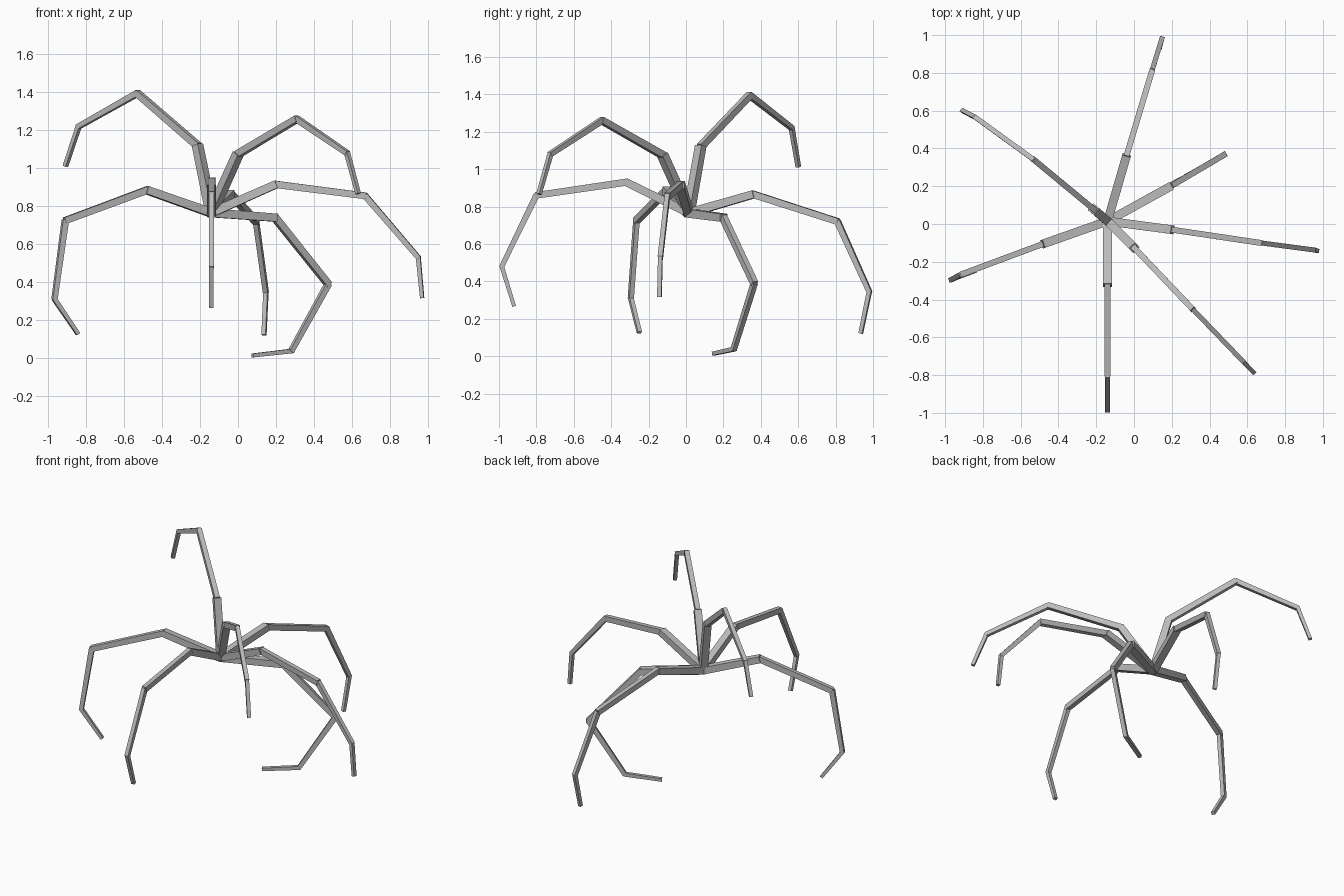
import bpy
from mathutils import Vector

if "Cube" in bpy.data.objects:
    bpy.data.objects.remove(bpy.data.objects["Cube"])

grey = bpy.data.materials.new("grey")
grey.diffuse_color = (0.5, 0.5, 0.5, 1)
grey.use_nodes = True
grey.node_tree.nodes["Principled BSDF"].inputs["Base Color"].default_value = grey.diffuse_color

ROOT = Vector((-0.14, 0.015, 0.765))

# joints of each leg, from first knee to tip
LEGS = {
    "back_leg": [(-0.04, 0.36, 0.865), (0.095, 0.81, 0.72), (0.147, 0.98, 0.345), (0.137, 0.935, 0.125)],
    "back_right_leg": [(0.195, 0.20, 0.74), (0.475, 0.365, 0.39), (0.28, 0.255, 0.037), (0.08, 0.15, 0.014)],
    "right_leg": [(0.20, -0.03, 0.915), (0.67, -0.10, 0.855), (0.95, -0.137, 0.53), (0.97, -0.142, 0.32)],
    "front_right_leg": [(0.0, -0.125, 1.075), (0.31, -0.45, 1.26), (0.575, -0.725, 1.08), (0.632, -0.785, 0.87)],
    "front_leg": [(-0.14, -0.32, 0.93), (-0.14, -0.80, 0.86), (-0.14, -0.985, 0.48), (-0.14, -0.92, 0.27)],
    "front_left_leg": [(-0.48, -0.105, 0.885), (-0.91, -0.265, 0.725), (-0.967, -0.295, 0.31), (-0.845, -0.25, 0.13)],
    "back_left_leg": [(-0.213, 0.078, 1.12), (-0.53, 0.34, 1.395), (-0.84, 0.565, 1.22), (-0.908, 0.60, 1.015)],
}
# (width, start depth, end depth) of each segment
SIZES = [(0.046, 0.046, 0.042), (0.031, 0.038, 0.035),
         (0.026, 0.033, 0.026), (0.023, 0.024, 0.020)]


def segment(name, a, b, side, width, d0, d1):
    """Tapered box from a to b, kept square to the plane of its leg."""
    axis = (b - a).normalized()
    up = axis.cross(side).normalized()
    a, b = a - axis * 0.004, b + axis * 0.004
    verts = [p + side * (sx * width / 2) + up * (sz * d / 2)
             for p, d in ((a, d0), (b, d1))
             for sx, sz in ((-1, -1), (1, -1), (1, 1), (-1, 1))]
    faces = [(3, 2, 1, 0), (4, 5, 6, 7)]
    faces += [(i, (i + 1) % 4, (i + 1) % 4 + 4, i + 4) for i in range(4)]
    mesh = bpy.data.meshes.new(name)
    mesh.from_pydata(verts, [], faces)
    mesh.validate()
    mesh.materials.append(grey)
    obj = bpy.data.objects.new(name, mesh)
    bpy.context.collection.objects.link(obj)
    # outward normals
    import bmesh
    bm = bmesh.new()
    bm.from_mesh(mesh)
    bmesh.ops.recalc_face_normals(bm, faces=bm.faces)
    bm.to_mesh(mesh)
    bm.free()


# four segments per leg
for leg, joints in LEGS.items():
    pts = [ROOT] + [Vector(j) for j in joints]
    out = pts[2] - pts[0]
    side = Vector((out.y, -out.x, 0)).normalized()
    for part, a, b, size in zip(("thigh", "shin", "foot", "tip"), pts, pts[1:], SIZES):
        segment(f"{leg}_{part}", a, b, side, *size)
